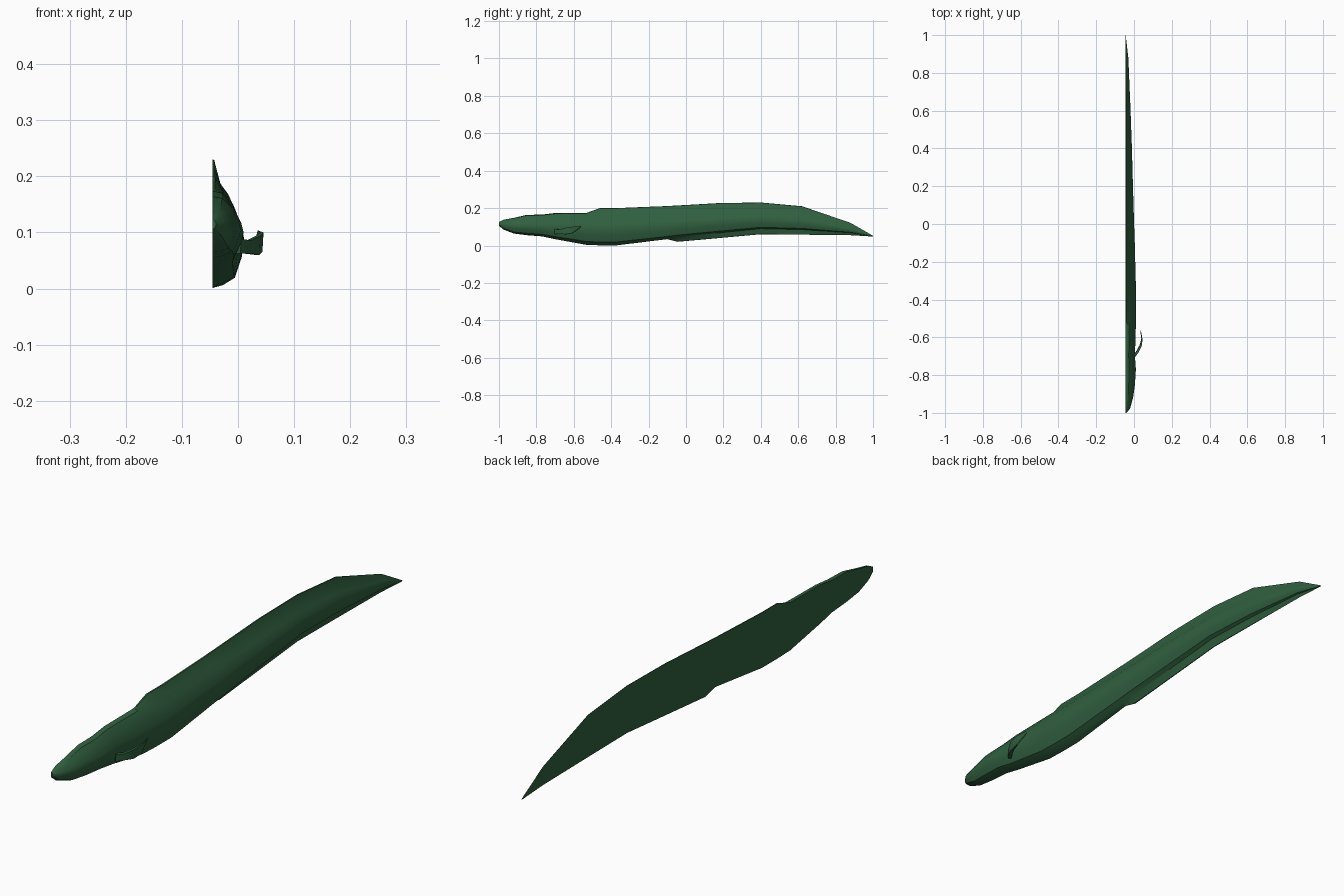
import bpy, bmesh

green = bpy.data.materials.new("dark green")
green.diffuse_color = (0.03, 0.115, 0.05, 1)
CUT = -0.045  # plane of the flat side


def loft(name, rings, closed=True):
    """Skin a list of equal-length rings and cap both ends."""
    bm = bmesh.new()
    vs = [[bm.verts.new(p) for p in r] for r in rings]
    n = len(rings[0])
    for a, b in zip(vs, vs[1:]):
        for i in range(n):
            j = (i + 1) % n
            bm.faces.new((a[i], a[j], b[j], b[i]))
    bm.faces.new(vs[0])
    bm.faces.new(vs[-1])
    bmesh.ops.remove_doubles(bm, verts=bm.verts, dist=0.0003)
    bmesh.ops.recalc_face_normals(bm, faces=bm.faces)
    me = bpy.data.meshes.new(name)
    bm.to_mesh(me)
    bm.free()
    me.materials.append(green)
    ob = bpy.data.objects.new(name, me)
    bpy.context.collection.objects.link(ob)
    bpy.context.view_layer.objects.active = ob
    ob.select_set(True)
    bpy.ops.object.shade_smooth_by_angle(angle=0.5)
    ob.select_set(False)
    return ob


# Body stations: y, fin top, back, widest height, belly, fin bottom, half width
stations = [
    (-1.00, .125, .123, .115, .107, .105, .006),
    (-.975, .138, .136, .112, .087, .085, .025),
    (-.92, .148, .146, .105, .066, .064, .040),
    (-.85, .164, .161, .105, .058, .055, .050),
    (-.77, .165, .162, .100, .052, .049, .055),
    (-.70, .174, .170, .098, .038, .034, .050),
    (-.53, .175, .171, .090, .008, .003, .055),
    (-.46, .200, .171, .088, .006, .001, .056),
    (-.37, .200, .172, .088, .006, .001, .056),
    (-.10, .211, .178, .105, .038, .034, .049),
    (-.045, .214, .180, .110, .045, .020, .047),
    (.18, .227, .187, .125, .068, .040, .040),
    (.40, .230, .190, .136, .090, .060, .034),
    (.62, .210, .170, .125, .085, .058, .026),
    (.88, .121, .105, .085, .068, .055, .015),
    (1.00, .052, .051, .050, .049, .048, .001),
]


def body_ring(y, top, back, mid, belly, bottom, w):
    up, down = back - mid, mid - belly
    half = [(0, top), (.08 * w, top - .001), (.34 * w, back),
            (.66 * w, mid + .72 * up), (.92 * w, mid + .28 * up), (w, mid),
            (.92 * w, mid - .4 * down), (.7 * w, mid - .84 * down),
            (.32 * w, belly), (.06 * w, bottom + .001), (0, bottom)]
    return [(CUT + x, y, z) for x, z in half]


loft("eel_body", [body_ring(*s) for s in stations])

# Pectoral fin, curving outward and then back: x, y, low z, high z, thickness
fin = [(.000, -.700, .062, .088, .008), (.018, -.675, .062, .086, .009),
       (.034, -.645, .060, .094, .008), (.041, -.610, .065, .100, .005),
       (.034, -.565, .096, .103, .002)]
loft("pectoral_fin", [[(x - t / 2, y + t / 2, lo), (x + t / 2, y - t / 2, lo),
                       (x + t / 2 + .002, y - t / 2, hi), (x - t / 2 + .002, y + t / 2, hi)]
                      for x, y, lo, hi, t in fin])
